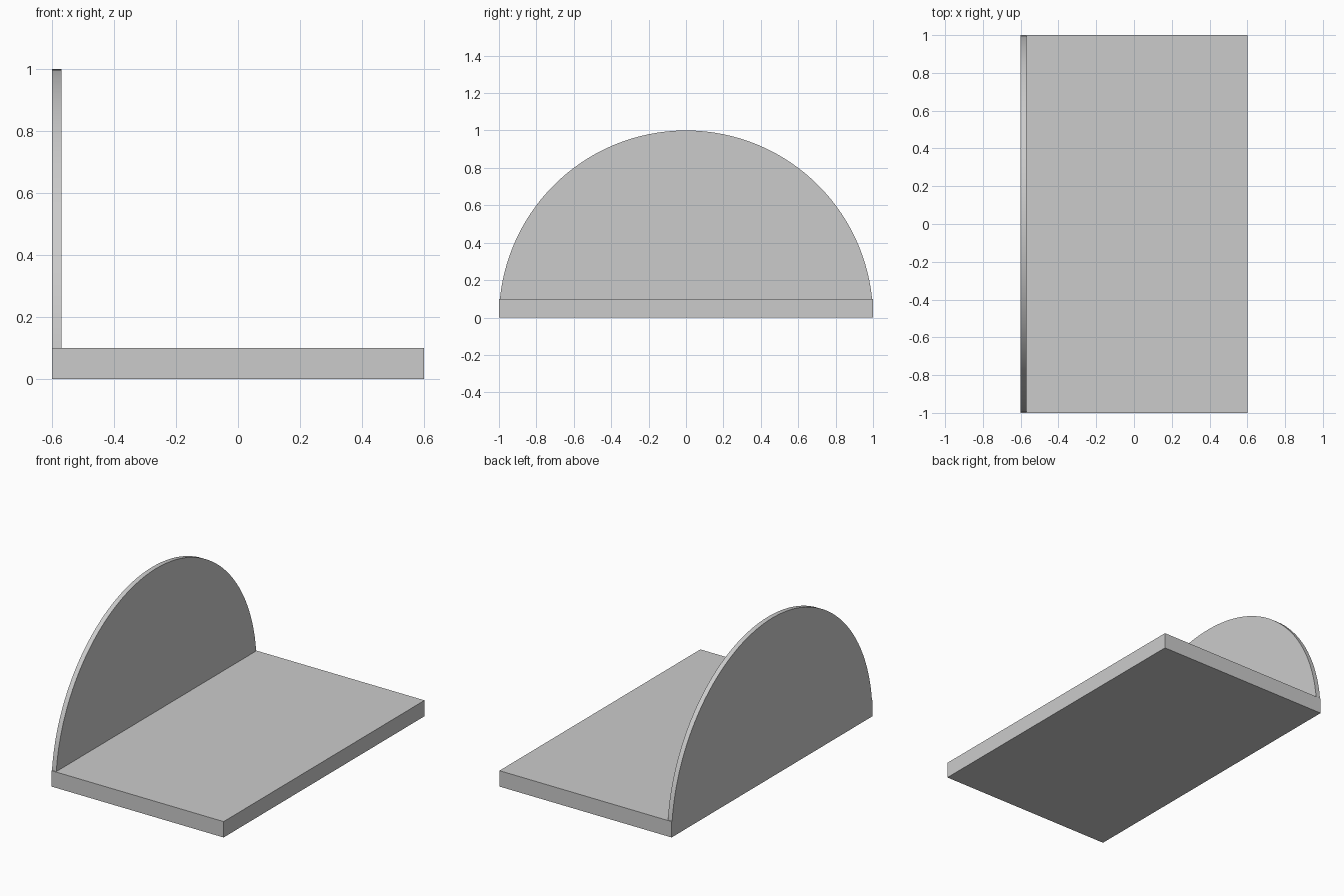
import bpy, bmesh, math

cube = bpy.data.objects.get("Cube")
if cube:
    bpy.data.objects.remove(cube, do_unlink=True)

WIDTH, RADIUS, BASE_H, PANEL_T = 1.2, 1.0, 0.1, 0.03
LEFT = -WIDTH / 2

grey = bpy.data.materials.new("plain_grey")
grey.use_nodes = True
colour = (0.6, 0.6, 0.6, 1)
grey.diffuse_color = colour
grey.node_tree.nodes["Principled BSDF"].inputs["Base Color"].default_value = colour


def extruded(name, outline, x0, x1):
    """Extrude a y-z outline along x."""
    bm = bmesh.new()
    face = bm.faces.new([bm.verts.new((x0, y, z)) for y, z in outline])
    result = bmesh.ops.extrude_face_region(bm, geom=[face], use_keep_orig=True)
    verts = [g for g in result["geom"] if isinstance(g, bmesh.types.BMVert)]
    bmesh.ops.translate(bm, verts=verts, vec=(x1 - x0, 0, 0))
    bmesh.ops.recalc_face_normals(bm, faces=bm.faces)
    mesh = bpy.data.meshes.new(name)
    bm.to_mesh(mesh)
    bm.free()
    mesh.materials.append(grey)
    obj = bpy.data.objects.new(name, mesh)
    bpy.context.collection.objects.link(obj)
    return obj


# Flat rectangular base
extruded("base_slab", [(-RADIUS, 0), (RADIUS, 0), (RADIUS, BASE_H), (-RADIUS, BASE_H)],
         LEFT, -LEFT)

# Upright half-round panel along one long edge
SEGMENTS = 64
arc = [(RADIUS * math.cos(math.pi * i / SEGMENTS), RADIUS * math.sin(math.pi * i / SEGMENTS))
       for i in range(SEGMENTS + 1)]
panel = extruded("half_round_panel", arc, LEFT, LEFT + PANEL_T)

# Smooth rim with crisp edges
bpy.ops.object.select_all(action="DESELECT")
panel.select_set(True)
bpy.context.view_layer.objects.active = panel
bpy.ops.object.shade_smooth_by_angle(angle=math.radians(30))
